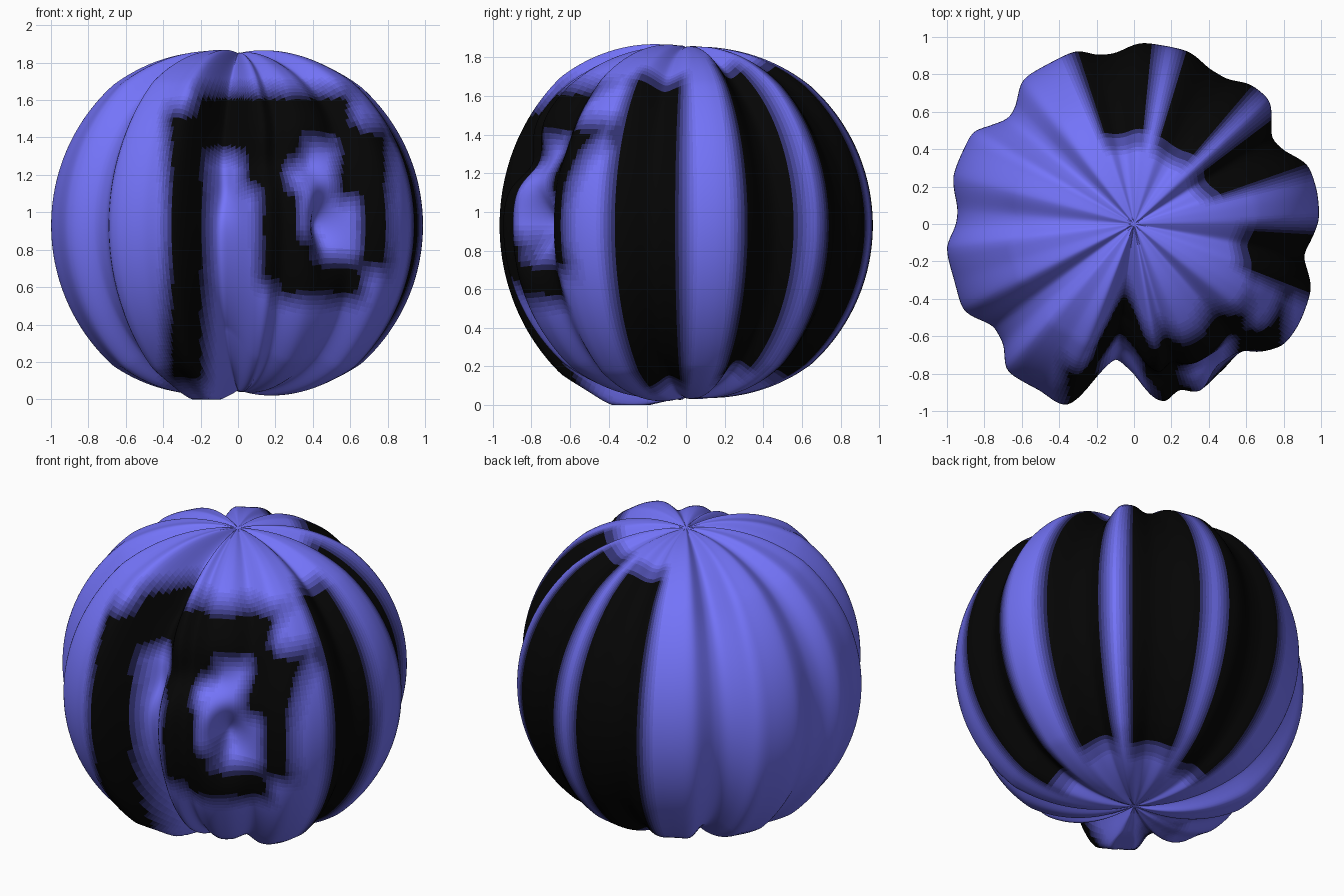
import bpy, bmesh, math
from math import sin, cos, radians, degrees, exp

if "Cube" in bpy.data.objects:
    bpy.data.objects.remove(bpy.data.objects["Cube"])

ROWS, COLS, CZ = 112, 320, 0.93

# ribbed cross-section at the equator, seen from above
OUTLINE = [(.99, .02), (.98, .17), (.93, .32), (.80, .39), (.73, .46), (.73, .66), (.62, .75),
           (.50, .77), (.40, .83), (.30, .92), (.15, .955), (.03, .97), (-.10, .91), (-.20, .90),
           (-.30, .93), (-.45, .86), (-.60, .77), (-.63, .63), (-.67, .56), (-.78, .52),
           (-.86, .50), (-.90, .42), (-.97, .25), (-.94, .08), (-.95, -.01), (-1.005, -.12),
           (-.96, -.30), (-.91, -.47), (-.75, -.54), (-.69, -.65), (-.69, -.78), (-.50, -.89),
           (-.39, -.97), (-.33, -.97), (-.20, -.81), (-.10, -.71), (0, -.80), (.05, -.87),
           (.10, -.93), (.17, -.96), (.24, -.87), (.30, -.90), (.40, -.90), (.52, -.83),
           (.62, -.70), (.70, -.68), (.80, -.65), (.88, -.54), (.95, -.34), (.90, -.17), (.94, -.10)]
POLAR = sorted((degrees(math.atan2(y, x)) % 360, math.hypot(x, y)) for x, y in OUTLINE)
POLAR = [(POLAR[-1][0] - 360, POLAR[-1][1])] + POLAR + [(POLAR[0][0] + 360, POLAR[0][1])]


def raw_radius(a):
    a %= 360
    for (a0, r0), (a1, r1) in zip(POLAR, POLAR[1:]):
        if a0 <= a <= a1:
            return r0 + (r1 - r0) * (a - a0) / max(a1 - a0, 1e-6)
    return 0.95


RADII = []
for i in range(COLS):
    a = 360 * i / COLS
    RADII.append(sum(w * raw_radius(a + d) for d, w in
                     ((-3, .1), (-1.5, .2), (0, .4), (1.5, .2), (3, .1))))

# face dents: x, z, width, height, depth
DENTS = [(.51, .93, .09, .20, .20), (-.05, 1.12, .08, .13, .06),
         (.40, 1.30, .15, .13, .11), (.12, 1.28, .13, .13, .09)]


def surface(lat, i):
    a = 2 * math.pi * i / COLS
    u = min(1, (90 - abs(lat)) / 42)
    fade = u * (1.2 - .2 * u)
    pole = .92 if lat > 0 else .88
    r = pole + (RADII[i % COLS] - pole) * fade
    t = radians(lat)
    # the one low rib the ball rests on
    if lat < 0:
        r += .05 * exp(-((lat + 68) / 9) ** 2 - ((degrees(a) - 240) / 16) ** 2)
    x, y, z = r * cos(t) * cos(a), r * cos(t) * sin(a), CZ + r * sin(t)
    if y < 0:
        r -= sum(d * exp(-((x - dx) / w) ** 2 - ((z - dz) / h) ** 2) for dx, dz, w, h, d in DENTS)
    return r * cos(t) * cos(a), r * cos(t) * sin(a), max(0, CZ + r * sin(t))


# dark stripes: start angle, end angle, bottom and top latitude
STRIPES = [(-24, 0, -62, 53), (16, 40, -57, 64), (46.5, 76, -59, 64), (81.5, 111, -64, 62)]
# dark face markings in the front view: x0, x1, z0, z1
MARKS = [(-.39, -.16, .06, 1.56), (-.23, .05, 1.30, 1.66), (.0, .62, 1.37, 1.66),
         (.02, .27, 1.12, 1.4), (.25, .35, 1.25, 1.4), (.52, .66, 1.06, 1.5),
         (.64, .82, .68, 1.47), (.10, .34, .60, 1.14), (.32, .42, .6, .88), (.20, .68, .52, .76)]


def is_dark(a, lat, x, z):
    for a0, a1, l0, l1 in STRIPES:
        if l0 < lat < l1 and (a - a0) % 360 < a1 - a0:
            return True
    return 180 < a < 335 and any(x0 < x < x1 and z0 < z < z1 for x0, x1, z0, z1 in MARKS)


bm = bmesh.new()
top = bm.verts.new((0, 0, CZ + .92))
bottom = bm.verts.new((0, 0, CZ - .88))
rings = []
for j in range(1, ROWS):
    rings.append([bm.verts.new(surface(-90 + 180 * j / ROWS, i)) for i in range(COLS)])
for i in range(COLS):
    k = (i + 1) % COLS
    bm.faces.new((bottom, rings[0][k], rings[0][i]))
    bm.faces.new((top, rings[-1][i], rings[-1][k]))
    for lo, hi in zip(rings, rings[1:]):
        bm.faces.new((lo[i], lo[k], hi[k], hi[i]))

# soft colour edges: share of dark samples around each face picks a blend
LEVELS = 13
for f in bm.faces:
    f.smooth = True
    c = f.calc_center_median()
    a = degrees(math.atan2(c.y, c.x)) % 360
    lat = degrees(math.atan2(c.z - CZ, math.hypot(c.x, c.y)))
    hits = 0
    for u in (-2, -1, 0, 1, 2):
        for v in (-2, -1, 0, 1, 2):
            s = u + v * .2
            hits += is_dark((a + s * 1.3) % 360, lat + v * 2, c.x + s * .018, c.z + (v - u * .2) * .025)
    f.material_index = round(hits / 25 * (LEVELS - 1))

mesh = bpy.data.meshes.new("ribbed_ball")
bm.to_mesh(mesh)
bm.free()
ball = bpy.data.objects.new("ribbed_ball", mesh)
bpy.context.collection.objects.link(ball)
BLUE, DARK = (.175, .175, .95), (.0015, .0015, .0015)
for n in range(LEVELS):
    m = bpy.data.materials.new("blue_to_black_%d" % n)
    t = n / (LEVELS - 1)
    m.diffuse_color = [b + (d - b) * t for b, d in zip(BLUE, DARK)] + [1]
    m.use_nodes = True
    m.node_tree.nodes["Principled BSDF"].inputs["Base Color"].default_value = m.diffuse_color
    mesh.materials.append(m)
